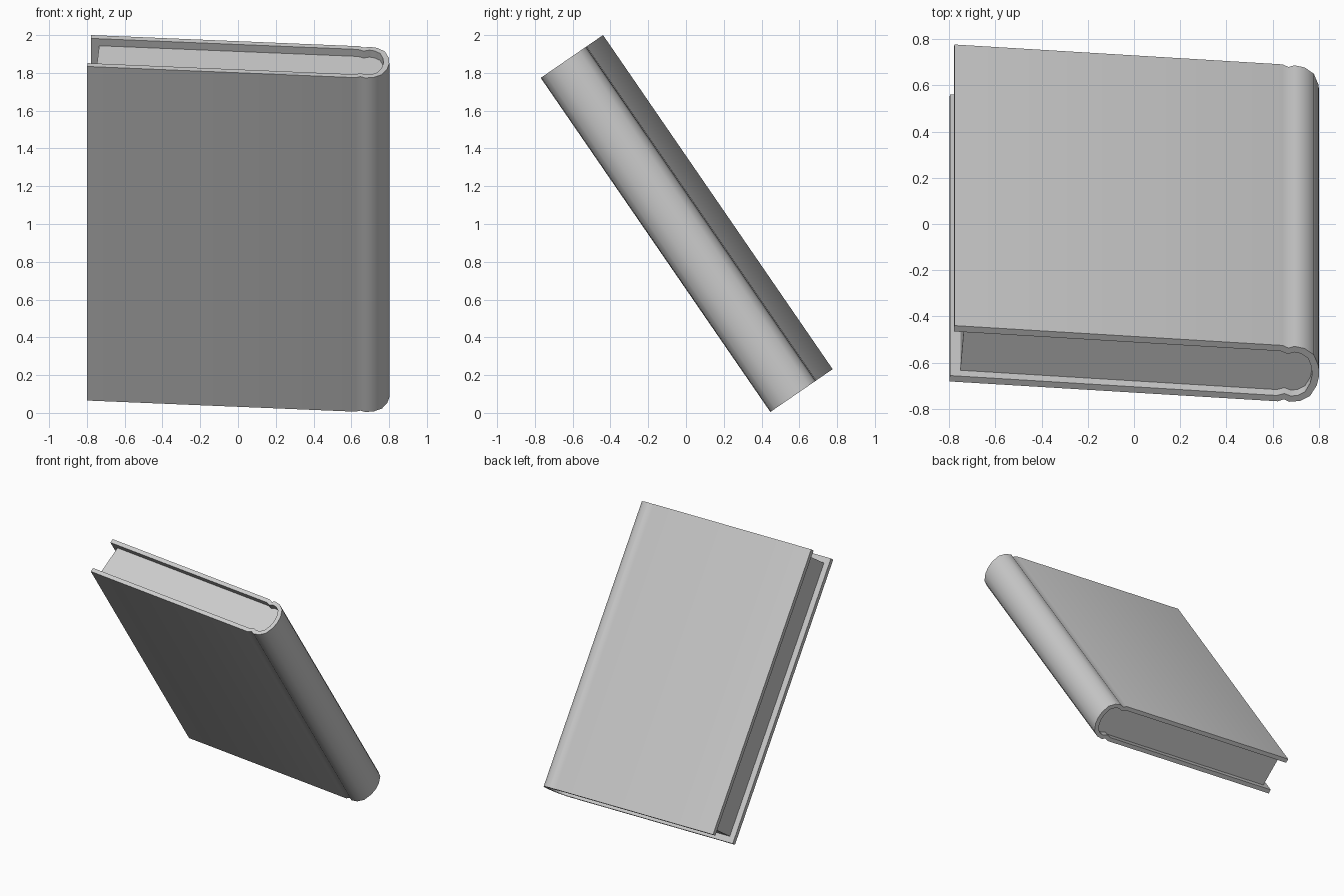
import bpy
import bmesh
import math
from mathutils import Matrix

cube = bpy.data.objects.get("Cube")
if cube:
    bpy.data.objects.remove(cube, do_unlink=True)

# Book frame: x across the cover, y through the thickness, z along the spine
PLACE = (Matrix.Translation((0, 0, 1))
         @ Matrix.Rotation(math.radians(34.5), 4, 'X')
         @ Matrix.Rotation(math.radians(-4.2), 4, 'Z'))
HALF_HEIGHT = 1.073
BOARD = 0.031
PAGE_INSET = 0.045

grey = bpy.data.materials.new("plain_grey")
grey.use_nodes = True
grey.diffuse_color = (0.6, 0.6, 0.6, 1)
grey.node_tree.nodes["Principled BSDF"].inputs["Base Color"].default_value = (0.6, 0.6, 0.6, 1)


def mirrored(half):
    """Complete a half profile, running from the front board round to the back."""
    return [(x, -y) for x, y in half] + [(x, y) for x, y in reversed(half) if y > 0]


def extrude_profile(name, points, half_height, closed):
    bm = bmesh.new()
    low = [bm.verts.new((x, y, -half_height)) for x, y in points]
    high = [bm.verts.new((x, y, half_height)) for x, y in points]
    count = len(points)
    for i in range(count if closed else count - 1):
        j = (i + 1) % count
        bm.faces.new((low[i], low[j], high[j], high[i]))
    if closed:
        bm.faces.new(list(reversed(low)))
        bm.faces.new(high)
    mesh = bpy.data.meshes.new(name)
    bm.to_mesh(mesh)
    bm.free()
    mesh.materials.append(grey)
    obj = bpy.data.objects.new(name, mesh)
    bpy.context.collection.objects.link(obj)
    obj.matrix_world = PLACE
    return obj


def activate(obj):
    bpy.ops.object.select_all(action='DESELECT')
    obj.select_set(True)
    bpy.context.view_layer.objects.active = obj


# Hard cover: flat boards, hinge grooves and a rounded spine
cover_half = [(-0.79, 0.147), (0.635, 0.147), (0.66, 0.135), (0.685, 0.146),
              (0.73, 0.138), (0.772, 0.108), (0.797, 0.05), (0.803, 0)]
cover = extrude_profile("cover", mirrored(cover_half), HALF_HEIGHT, False)
shell = cover.modifiers.new("board_thickness", 'SOLIDIFY')
shell.thickness = BOARD
shell.offset = -1
activate(cover)
bpy.ops.object.modifier_apply(modifier=shell.name)
bpy.ops.object.shade_smooth_by_angle(angle=math.radians(65))

# Page block: set back from the boards, rounded where it meets the spine
page_half = [(-0.745, 0.118), (0.71, 0.118), (0.755, 0.095), (0.778, 0.045), (0.783, 0)]
pages = extrude_profile("pages", mirrored(page_half), HALF_HEIGHT - PAGE_INSET, True)
activate(pages)
bpy.ops.object.shade_smooth_by_angle(angle=math.radians(50))
